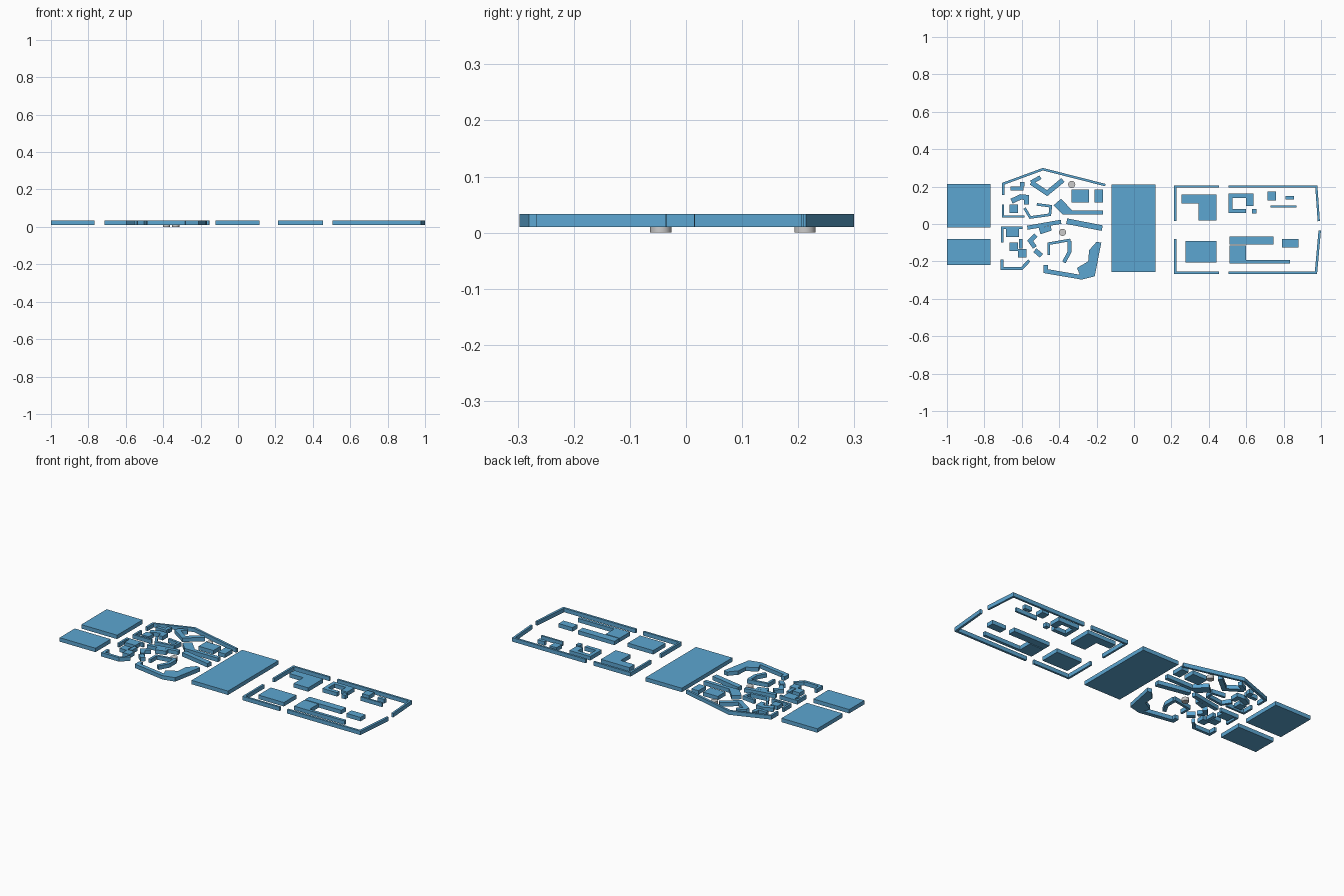
import bpy, bmesh
from mathutils import Vector

Z0, Z1 = 0.01, 0.033
blue = bpy.data.materials.new("blue")
blue.diffuse_color = (0.107, 0.38, 0.64, 1)


def slab(name, pts):
    """Flat-topped block extruded from a plan outline."""
    bm = bmesh.new()
    f = bm.faces.new([bm.verts.new((x, y, Z0)) for x, y in pts])
    r = bmesh.ops.extrude_face_region(bm, geom=[f])
    vs = [g for g in r["geom"] if isinstance(g, bmesh.types.BMVert)]
    bmesh.ops.translate(bm, verts=vs, vec=(0, 0, Z1 - Z0))
    bmesh.ops.recalc_face_normals(bm, faces=bm.faces)
    me = bpy.data.meshes.new(name)
    bm.to_mesh(me)
    bm.free()
    me.materials.append(blue)
    bpy.context.collection.objects.link(bpy.data.objects.new(name, me))


def box(name, x0, x1, y0, y1):
    slab(name, [(x0, y0), (x1, y0), (x1, y1), (x0, y1)])


def strip(name, w, *pts):
    """Wall of width w following a path with mitred corners."""
    p = [Vector(q) for q in pts]
    perp = [Vector((-(b - a).y, (b - a).x)).normalized() for a, b in zip(p, p[1:])]
    left, right = [], []
    for i, q in enumerate(p):
        a, b = perp[max(i - 1, 0)], perp[min(i, len(perp) - 1)]
        m = (a + b).normalized()
        m *= (w / 2) / m.dot(a)
        left.append(q + m)
        right.append(q - m)
    slab(name, left + right[::-1])


# Large plain blocks
box("west_block_north", -1, -.768, -.02, .215)
box("west_block_south", -1, -.768, -.22, -.08)
box("central_block", -.12, .115, -.257, .21)

# East compound: perimeter walls
strip("east_wall_nw", .012, (.22, .015), (.22, .2), (.455, .2))
strip("east_wall_ne", .012, (.505, .2), (.975, .2), (.988, .015))
strip("east_wall_se", .013, (.993, -.035), (.973, -.26), (.505, -.26))
strip("east_wall_sw", .012, (.455, -.26), (.22, -.26), (.22, -.08))

# East compound: buildings
slab("east_l_building", [(.255, .158), (.44, .158), (.44, .02), (.345, .02), (.345, .11), (.255, .11)])
slab("east_c_building", [(.505, .163), (.64, .163), (.64, .14), (.527, .14),
                         (.527, .08), (.6, .08), (.6, .058), (.505, .058)])
for i, b in enumerate([(.6, .64, .095, .14), (.63, .655, .055, .08), (.715, .76, .125, .175),
                       (.81, .855, .13, .15), (.73, .87, .087, .098), (.275, .44, -.205, -.09),
                       (.51, .745, -.11, -.067), (.51, .6, -.21, -.115),
                       (.6, .835, -.21, -.193), (.79, .88, -.125, -.08)]):
    box(f"east_building_{i}", *b)

# Old quarter: perimeter walls
strip("quarter_wall_north", .013, (-.70, .155), (-.70, .215), (-.487, .293), (-.153, .208))
strip("quarter_wall_west", .012, (-.70, .105), (-.70, .04), (-.585, .04))
strip("quarter_wall_mid", .012, (-.595, -.02), (-.705, -.02), (-.705, -.1))
strip("quarter_wall_sw", .016, (-.705, -.19), (-.705, -.238), (-.6, -.238), (-.56, -.195))
strip("quarter_wall_south", .024, (-.472, -.22), (-.472, -.252), (-.28, -.285))
slab("quarter_wall_se", [(-.2, -.095), (-.175, -.1), (-.21, -.28), (-.28, -.297),
                         (-.305, -.235), (-.245, -.2), (-.24, -.14)])

# Old quarter: rectangular houses
for i, b in enumerate([(-.685, -.615, -.07, -.02), (-.665, -.62, -.145, -.1), (-.62, -.575, -.18, -.135),
                       (-.615, -.595, -.13, -.08), (-.66, -.59, .18, .2), (-.61, -.585, .2, .225),
                       (-.665, -.62, .06, .105), (-.335, -.24, .115, .185), (-.21, -.165, .115, .185)]):
    box(f"quarter_house_{i}", *b)

# Old quarter: crooked houses and rows
for i, (w, *path) in enumerate([
        (.028, (-.655, .122), (-.605, .145), (-.575, .142), (-.575, .105)),
        (.014, (-.52, .105), (-.445, .095), (-.45, .05)),
        (.014, (-.585, .085), (-.555, .035), (-.445, .05)),
        (.022, (-.55, .222), (-.5, .25)),
        (.026, (-.55, .222), (-.465, .165), (-.38, .235)),
        (.022, (-.57, -.02), (-.39, .012)),
        (.03, (-.36, .015), (-.17, -.022)),
        (.024, (-.525, -.06), (-.555, -.09), (-.53, -.125)),
        (.026, (-.53, -.14), (-.495, -.17)),
        (.014, (-.455, -.165), (-.455, -.105), (-.34, -.085)),
        (.02, (-.345, -.09), (-.345, -.15), (-.375, -.205))]):
    strip(f"quarter_row_{i}", w, *path)
slab("quarter_long_house", [(-.43, .1), (-.39, .135), (-.33, .072), (-.165, .072), (-.165, .05), (-.38, .05)])
slab("quarter_skewed_house", [(-.51, -.02), (-.445, -.01), (-.44, -.035), (-.5, -.055)])

# Round grey wells
for name, x, y in (("well_north", -.333, .212), ("well_south", -.382, -.045)):
    bpy.ops.mesh.primitive_cylinder_add(vertices=32, radius=.019, depth=.02, location=(x, y, .01))
    bpy.context.object.name = name
    bpy.ops.object.shade_smooth_by_angle()
